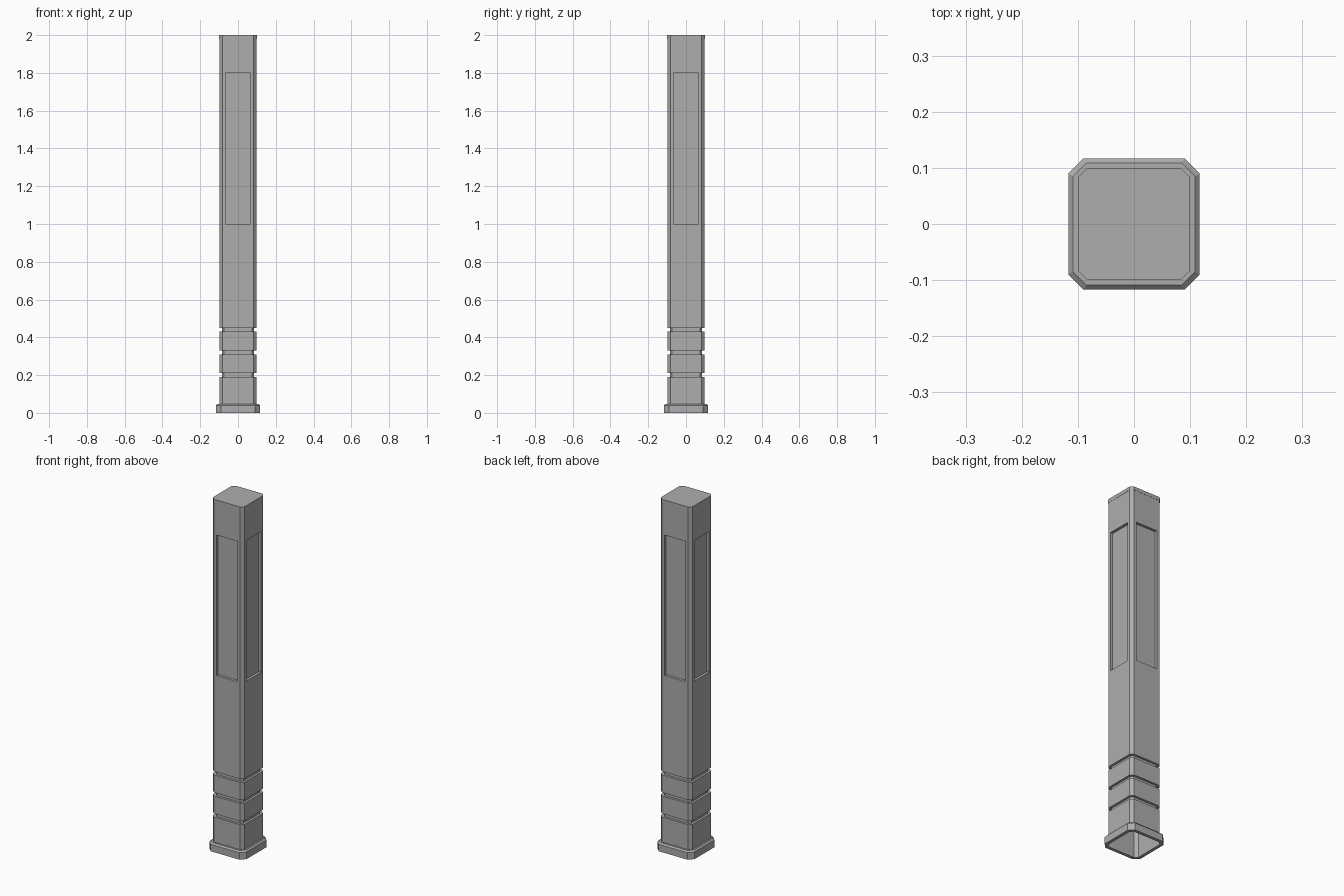
import bpy
import bmesh

if "Cube" in bpy.data.objects:
    bpy.data.objects.remove(bpy.data.objects["Cube"], do_unlink=True)

grey = bpy.data.materials.new("plain grey")
grey.use_nodes = True
grey.diffuse_color = (0.42, 0.42, 0.42, 1)
grey.node_tree.nodes["Principled BSDF"].inputs["Base Color"].default_value = grey.diffuse_color

HALF, CHAMFER = 0.099, 0.016


def ring(bm, half, chamfer, z):
    """Square loop with cut corners, counter-clockwise."""
    c = half - chamfer
    points = [(half, -c), (half, c), (c, half), (-c, half),
              (-half, c), (-half, -c), (-c, -half), (c, -half)]
    return [bm.verts.new((x, y, z)) for x, y in points]


def stack(profile, cap=False):
    """Skin a list of (half width, chamfer, height) rings."""
    bm = bmesh.new()
    rings = [ring(bm, *level) for level in profile]
    for low, high in zip(rings, rings[1:]):
        for i in range(8):
            j = (i + 1) % 8
            bm.faces.new((low[i], low[j], high[j], high[i]))
    if cap:
        bm.faces.new(rings[-1])
    bm.normal_update()
    return bm


def finish(bm, name):
    mesh = bpy.data.meshes.new(name)
    bm.to_mesh(mesh)
    bm.free()
    mesh.materials.append(grey)
    obj = bpy.data.objects.new(name, mesh)
    bpy.context.collection.objects.link(obj)


# Hollow foot collar with a bevelled upper edge
finish(stack([(HALF, CHAMFER, 0), (0.117, 0.027, 0), (0.117, 0.027, 0.04),
              (0.109, 0.024, 0.048), (HALF, CHAMFER, 0.048)]), "foot_collar")

# Column shell with three grooves near the foot
profile = [(HALF, CHAMFER, 0)]
for z in (0.19, 0.31, 0.43):
    profile += [(HALF, CHAMFER, z), (0.086, 0.013, z),
                (0.086, 0.013, z + 0.02), (HALF, CHAMFER, z + 0.02)]
profile.append((HALF, CHAMFER, 1.98))
column = stack(profile)

# Sunken panel on each broad side of the shaft
sides = [f for f in column.faces if f.calc_area() > 0.1]
bmesh.ops.inset_individual(column, faces=sides, thickness=0.01)
for face in sides:
    normal = face.normal.copy()
    middle = face.calc_center_median()
    for v in face.verts:
        for axis in (0, 1):
            if abs(normal[axis]) < 0.5:
                v.co[axis] = 0.066 if v.co[axis] > 0 else -0.066
        v.co.z = 1.8 if v.co.z > middle.z else 1.0
    panel = bmesh.ops.extrude_discrete_faces(column, faces=[face])["faces"][0]
    bmesh.ops.translate(column, verts=panel.verts, vec=normal * -0.015)
finish(column, "column")

# Closing cap
finish(stack([(HALF, CHAMFER, 1.98), (0.1, 0.017, 1.98), (0.1, 0.017, 2.0)],
             cap=True), "top_cap")
